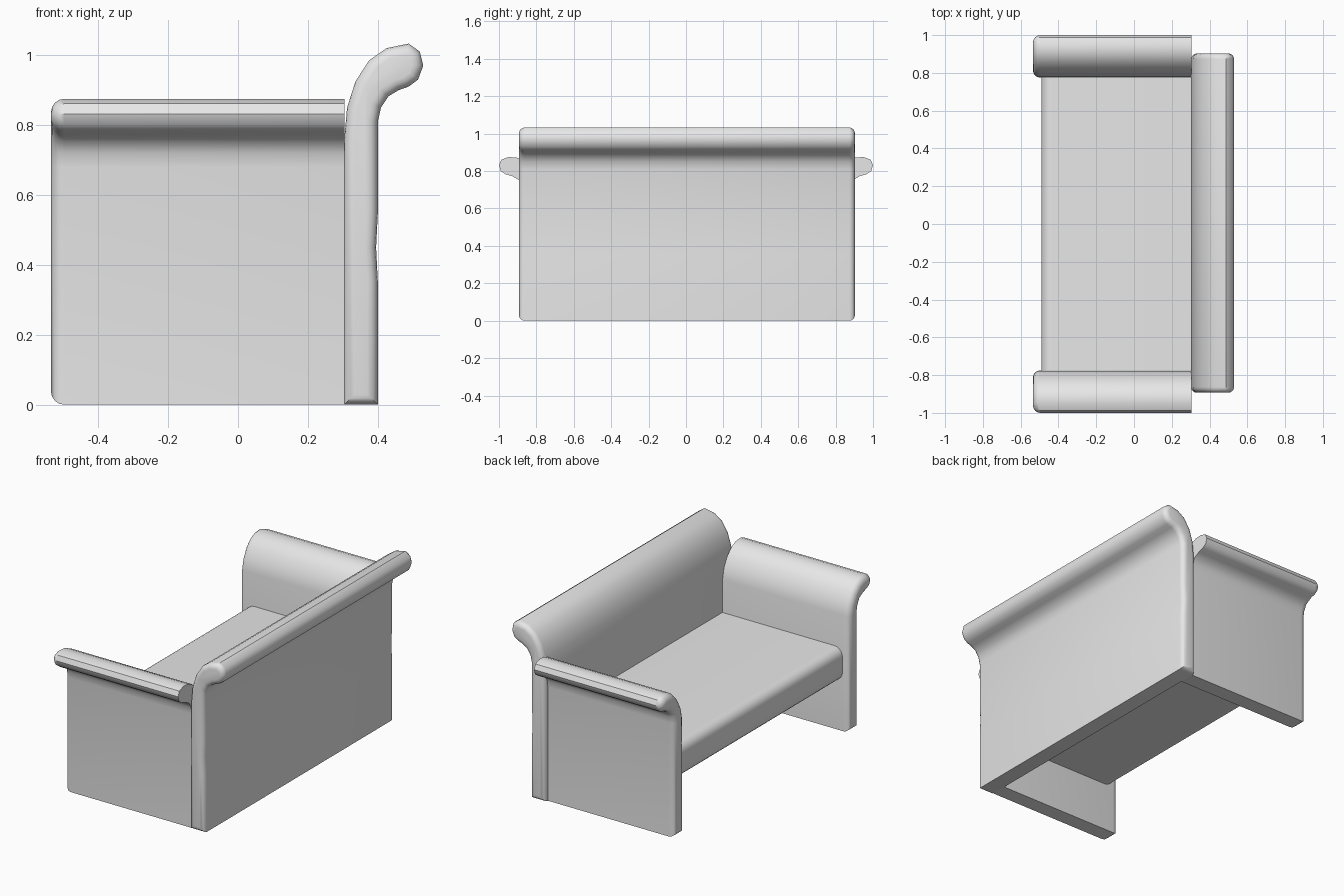
import bpy
import bmesh
from math import cos, sin, pi, radians
from mathutils import Vector

cube = bpy.data.objects.get("Cube")
if cube:
    bpy.data.objects.remove(cube, do_unlink=True)

fabric = bpy.data.materials.new("light_grey_fabric")
fabric.use_nodes = True
GREY = (0.8, 0.8, 0.8, 1)
fabric.diffuse_color = GREY
fabric.node_tree.nodes["Principled BSDF"].inputs["Base Color"].default_value = GREY


def sweep(name, profile, place, start, end, round_start=0, round_end=0):
    """Extrude a profile from start to end, rounding the rim of either cap."""
    bm = bmesh.new()
    rings = [[bm.verts.new(place(u, z, t)) for u, z in profile] for t in (start, end)]
    caps = [bm.faces.new(ring) for ring in rings]
    n = len(profile)
    for i in range(n):
        j = (i + 1) % n
        bm.faces.new((rings[0][i], rings[0][j], rings[1][j], rings[1][i]))
    bmesh.ops.recalc_face_normals(bm, faces=bm.faces[:])
    for cap, radius in zip(caps, (round_start, round_end)):
        if radius:
            bmesh.ops.bevel(bm, geom=list(cap.edges), offset=radius, segments=4,
                            profile=0.5, affect='EDGES', clamp_overlap=False)
    mesh = bpy.data.meshes.new(name)
    bm.to_mesh(mesh)
    bm.free()
    mesh.materials.append(fabric)
    obj = bpy.data.objects.new(name, mesh)
    bpy.context.collection.objects.link(obj)
    bpy.ops.object.select_all(action='DESELECT')
    obj.select_set(True)
    bpy.context.view_layer.objects.active = obj
    bpy.ops.object.shade_smooth_by_angle(angle=radians(40))
    return obj


def along_y(x, z, t):
    return Vector((x, t, z))


# Backrest: upright panel rolling outward at the top
back_profile = [
    (0.303, 0), (0.40, 0), (0.40, 0.35), (0.395, 0.45), (0.40, 0.55),
    (0.40, 0.81), (0.409, 0.85), (0.43, 0.882), (0.46, 0.90), (0.488, 0.91),
    (0.515, 0.93), (0.53, 0.97), (0.52, 1.01), (0.488, 1.033), (0.425, 1.02),
    (0.375, 0.985), (0.336, 0.925), (0.312, 0.85), (0.303, 0.75)]
sweep("backrest", back_profile, along_y, -0.893, 0.903, 0.03, 0.03)

# Arms: the same rolled shape, mirrored to both ends of the seat
arm_profile = [
    (0.775, 0), (0.87, 0), (0.87, 0.68), (0.876, 0.72), (0.893, 0.752),
    (0.93, 0.773), (0.965, 0.783), (0.99, 0.80), (1.0, 0.832), (0.987, 0.861),
    (0.95, 0.875), (0.905, 0.872), (0.865, 0.855), (0.825, 0.815),
    (0.79, 0.75), (0.777, 0.69)]
for name, side in (("arm_left", 1), ("arm_right", -1)):
    sweep(name, arm_profile, lambda y, z, x, s=side: Vector((x, s * y, z)),
          -0.535, 0.304, round_start=0.038)

# Seat: thick slab with a rounded front edge
top, bottom, front, r = 0.495, 0.295, -0.49, 0.055
seat_profile = [(0.304, bottom), (0.304, top)]
for height, first in ((top - r, pi / 2), (bottom + r, pi)):
    for i in range(6):
        a = first + i * pi / 10
        seat_profile.append((front + r + r * cos(a), height + r * sin(a)))
sweep("seat", seat_profile, along_y, -0.785, 0.785)
